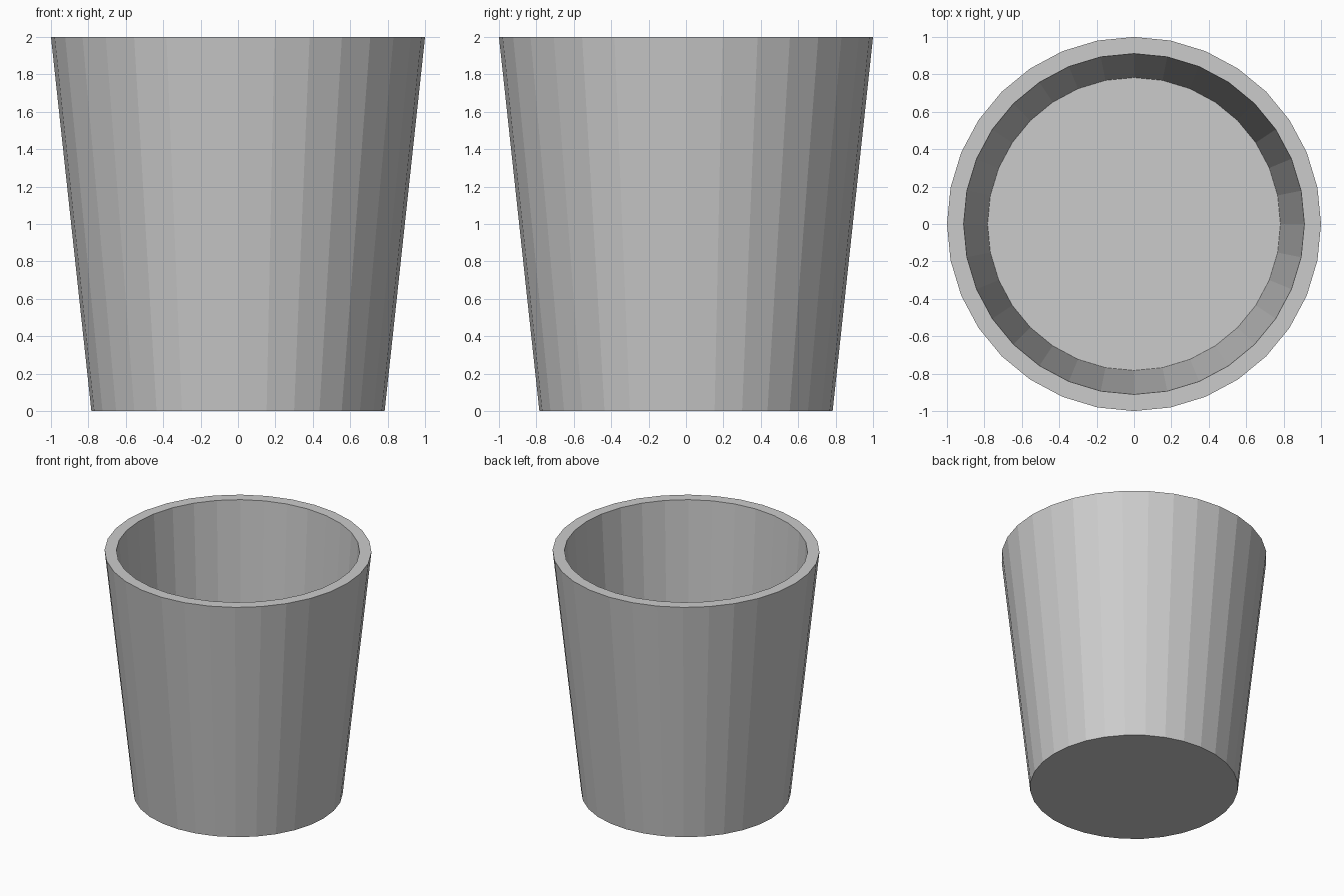
import bpy, bmesh
from math import cos, sin, tau

if "Cube" in bpy.data.objects:
    bpy.data.objects.remove(bpy.data.objects["Cube"])

SIDES = 32
# Profile (radius, height): outer base, outer rim, inner rim, inner floor
PROFILE = [(0.784, 0.0), (1.0, 2.0), (0.911, 2.0), (0.783, 0.01)]

bm = bmesh.new()
rings = [[bm.verts.new((r * cos(tau * i / SIDES), r * sin(tau * i / SIDES), z))
          for i in range(SIDES)] for r, z in PROFILE]

# Outer wall, flat rim and inner wall
for low, high in zip(rings, rings[1:]):
    for i in range(SIDES):
        j = (i + 1) % SIDES
        bm.faces.new((low[i], low[j], high[j], high[i]))

# Underside and inner floor
bm.faces.new(rings[0][::-1])
bm.faces.new(rings[-1])
bmesh.ops.recalc_face_normals(bm, faces=bm.faces)

mesh = bpy.data.meshes.new("tapered_cup")
bm.to_mesh(mesh)
bm.free()
cup = bpy.data.objects.new("tapered_cup", mesh)
bpy.context.collection.objects.link(cup)
